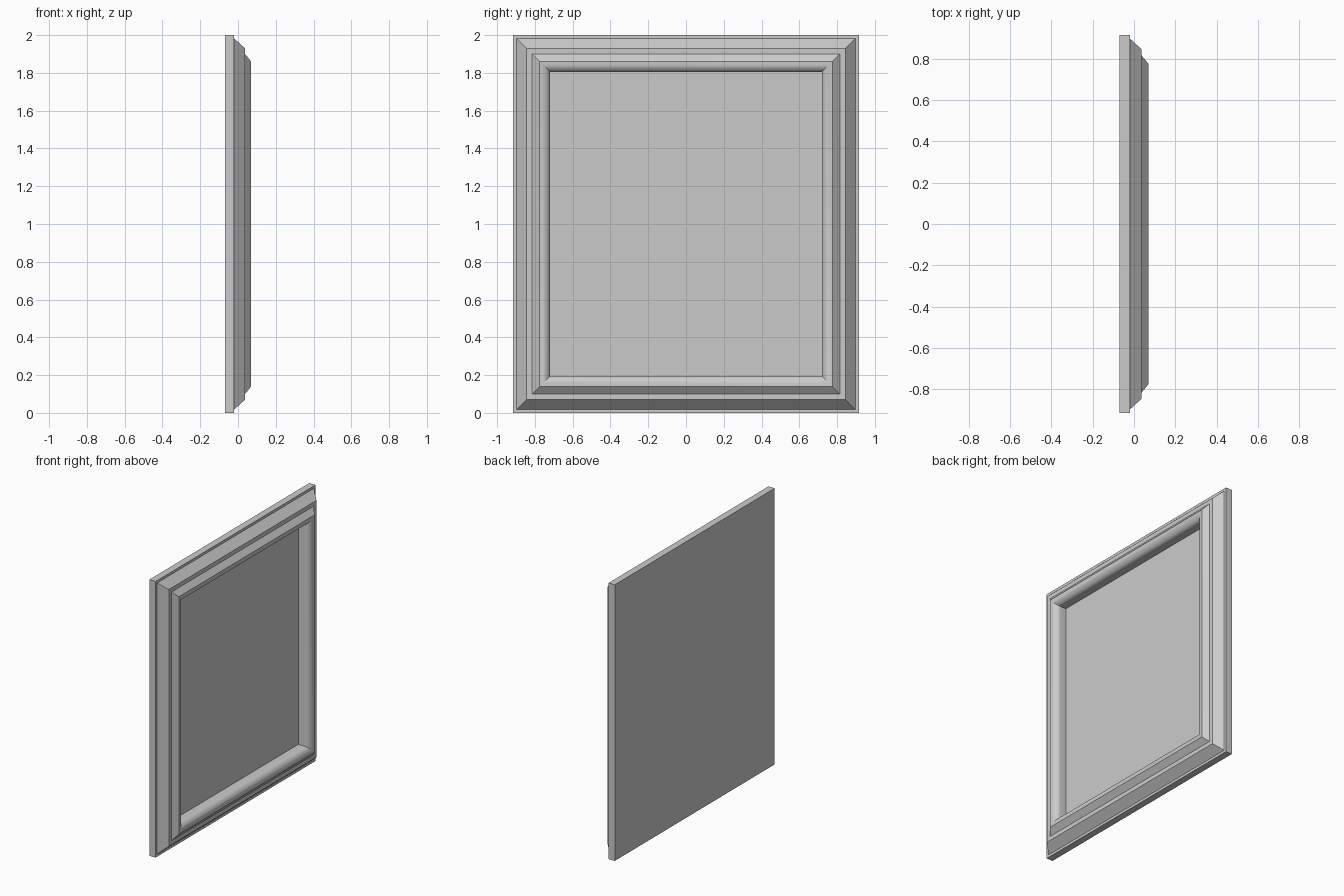
import bpy, bmesh, math

if "Cube" in bpy.data.objects:
    bpy.data.objects.remove(bpy.data.objects["Cube"])

HALF_Y, HEIGHT = 0.915, 2.0
BACK, SLAB, LIP, FRONT = -0.07, -0.02, 0.037, 0.07


def ring(bm, inset, x):
    y, z0, z1 = HALF_Y - inset, inset, HEIGHT - inset
    return [bm.verts.new((x, a, b)) for a, b in ((-y, z0), (y, z0), (y, z1), (-y, z1))]


def loft(name, profile, closed):
    """Sweep an (inset, x) profile round the rectangle with mitred corners."""
    bm = bmesh.new()
    rings = [ring(bm, d, x) for d, x in profile]
    pairs = list(zip(rings, rings[1:]))
    if closed:
        pairs.append((rings[-1], rings[0]))
    else:
        bm.faces.new(rings[0])
        bm.faces.new(rings[-1])
    for a, b in pairs:
        for i in range(4):
            j = (i + 1) % 4
            bm.faces.new((a[i], a[j], b[j], b[i]))
    bmesh.ops.recalc_face_normals(bm, faces=bm.faces)
    mesh = bpy.data.meshes.new(name)
    bm.to_mesh(mesh)
    bm.free()
    obj = bpy.data.objects.new(name, mesh)
    bpy.context.collection.objects.link(obj)
    return obj


# Flat backing panel
loft("backing_panel", [(0, BACK), (0, SLAB)], False)

# Stepped moulding: outer bevel, ledge, second bevel, rounded inner lip, straight wall
profile = [(0.018, SLAB), (0.07, LIP), (0.10, LIP), (0.14, FRONT)]
for i in range(1, 9):
    t = math.pi / 2 * i / 8
    profile.append((0.14 + 0.056 * math.sin(t), 0.027 + (FRONT - 0.027) * math.cos(t)))
profile.append((0.196, SLAB))
frame = loft("frame_moulding", profile, True)

bpy.context.view_layer.objects.active = frame
frame.select_set(True)
bpy.ops.object.shade_smooth_by_angle(angle=math.radians(25))
